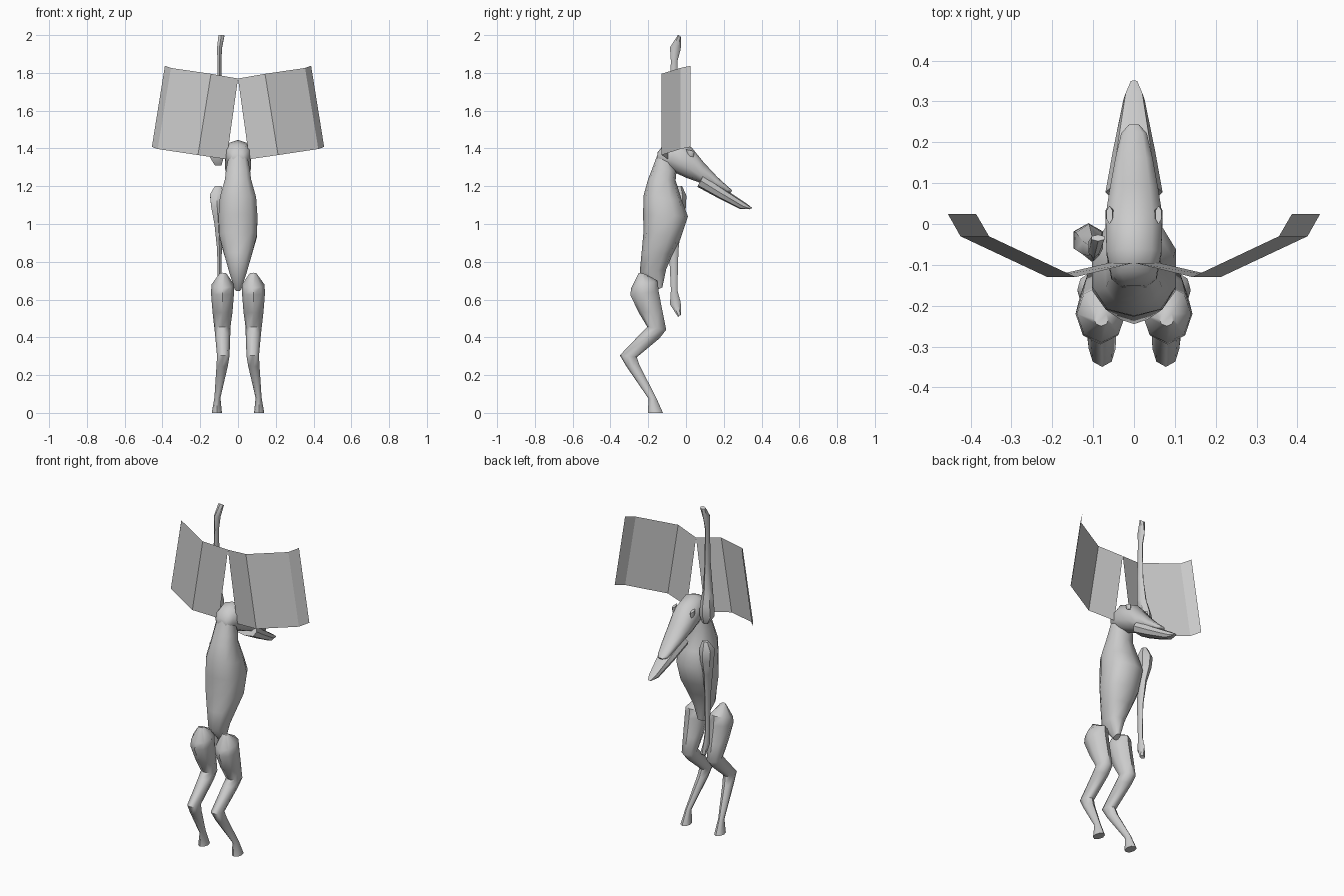
import bpy, bmesh, math
from mathutils import Vector

grey = bpy.data.materials.new("plain grey")
grey.diffuse_color = (0.6, 0.6, 0.6, 1)


def finish(name, bm, angle=50):
    bmesh.ops.recalc_face_normals(bm, faces=bm.faces)
    me = bpy.data.meshes.new(name)
    bm.to_mesh(me)
    bm.free()
    me.materials.append(grey)
    ob = bpy.data.objects.new(name, me)
    bpy.context.collection.objects.link(ob)
    bpy.ops.object.select_all(action='DESELECT')
    ob.select_set(True)
    bpy.context.view_layer.objects.active = ob
    bpy.ops.object.shade_smooth_by_angle(angle=math.radians(angle))
    return ob


def loft(name, rings, sides=8, power=1.0, cx=0.0, angle=50):
    """Rings of (front y, z, back y, z, half width[, x offset]), capped at both ends."""
    bm = bmesh.new()
    loops = []
    for fy, fz, by, bz, hw, *off in rings:
        a, b = Vector((0, fy, fz)), Vector((0, by, bz))
        mid, half = (a + b) / 2, (a - b) / 2
        x0 = cx + (off[0] if off else 0)
        loop = []
        for i in range(sides):
            t = 2 * math.pi * i / sides
            c, s = math.cos(t), math.sin(t)
            c = math.copysign(abs(c) ** power, c)
            s = math.copysign(abs(s) ** power, s)
            p = mid + half * c
            loop.append(bm.verts.new((x0 + hw * s, p.y, p.z)))
        loops.append(loop)
    for l0, l1 in zip(loops, loops[1:]):
        for i in range(sides):
            j = (i + 1) % sides
            bm.faces.new((l0[i], l0[j], l1[j], l1[i]))
    bm.faces.new(loops[0])
    bm.faces.new(loops[-1])
    return finish(name, bm, angle)


# Torso with neck, narrowing to the pelvis
loft("torso", [
    (-0.08, 1.36, -0.15, 1.37, 0.05),
    (-0.05, 1.28, -0.18, 1.29, 0.066),
    (-0.055, 1.23, -0.20, 1.24, 0.072),
    (-0.02, 1.12, -0.225, 1.15, 0.10),
    (0.01, 1.04, -0.227, 1.05, 0.107),
    (-0.03, 0.92, -0.225, 0.96, 0.105),
    (-0.07, 0.84, -0.235, 0.85, 0.078),
    (-0.105, 0.76, -0.245, 0.745, 0.05),
    (-0.125, 0.665, -0.165, 0.645, 0.017)], sides=10, power=0.8)

# Skull and upper snout
loft("head", [
    (-0.15, 1.38, -0.157, 1.33, 0.03),
    (-0.115, 1.425, -0.145, 1.318, 0.058),
    (-0.06, 1.445, -0.085, 1.285, 0.07),
    (0.03, 1.405, 0.0, 1.245, 0.073),
    (0.095, 1.325, 0.07, 1.22, 0.062),
    (0.165, 1.25, 0.15, 1.195, 0.048),
    (0.225, 1.195, 0.215, 1.165, 0.033),
    (0.245, 1.178, 0.238, 1.168, 0.014)], sides=10, power=0.9)

# Lower jaw, longer than the snout
loft("lower_jaw", [
    (0.095, 1.262, 0.06, 1.197, 0.07),
    (0.19, 1.195, 0.165, 1.14, 0.052),
    (0.325, 1.105, 0.285, 1.08, 0.026),
    (0.352, 1.084, 0.335, 1.078, 0.01)], sides=8, power=0.7, angle=35)

# Eyes and bent hind legs, one per side
for side, word in ((-1, "left"), (1, "right")):
    loft(word + "_eye", [
        (0.045, 1.385, 0.0, 1.395, 0.008),
        (0.042, 1.372, 0.008, 1.375, 0.012),
        (0.04, 1.355, 0.012, 1.36, 0.006)], sides=6, cx=side * 0.06)
    loft(word + "_hind_leg", [
        (-0.215, 0.735, -0.25, 0.742, 0.018, 0),
        (-0.15, 0.70, -0.29, 0.66, 0.06, 0),
        (-0.145, 0.645, -0.295, 0.625, 0.061, side * 0.002),
        (-0.125, 0.54, -0.25, 0.53, 0.053, side * 0.002),
        (-0.105, 0.44, -0.205, 0.455, 0.042, side * 0.003),
        (-0.14, 0.395, -0.235, 0.425, 0.04, side * 0.001),
        (-0.26, 0.295, -0.35, 0.305, 0.033, side * -0.002),
        (-0.245, 0.25, -0.315, 0.245, 0.03, side * 0.004),
        (-0.16, 0.085, -0.198, 0.075, 0.016, side * 0.029),
        (-0.122, 0.0, -0.202, 0.0, 0.027, side * 0.032)],
        sides=8, cx=side * 0.08)

# Forelimbs: one hangs down, the other is the same shape raised upright
ARM = [
    (-0.02, 1.20, -0.05, 1.20, 0.02, -0.005),
    (0.002, 1.15, -0.08, 1.16, 0.042, -0.012),
    (0.0, 1.09, -0.085, 1.09, 0.037, -0.01),
    (-0.025, 1.0, -0.092, 1.0, 0.024, -0.004),
    (-0.04, 0.86, -0.09, 0.86, 0.014, 0.002),
    (-0.046, 0.65, -0.08, 0.65, 0.012, 0.002),
    (-0.028, 0.585, -0.085, 0.575, 0.015, 0.002),
    (-0.026, 0.52, -0.042, 0.508, 0.018, 0.012)]
loft("hanging_arm", ARM, sides=6, cx=-0.10)
loft("raised_arm", [(a, 2.51 - b, c, 2.51 - d, w, x) for a, b, c, d, w, x in ARM],
     sides=6, cx=-0.10)

# Folded sheet wings: (top x, top z, bottom x, bottom z, y) along the folds
FOLDS = [
    (0.0, 1.77, 0.06, 1.343, -0.095),
    (0.143, 1.795, 0.212, 1.365, -0.13),
    (0.355, 1.826, 0.425, 1.397, -0.03),
    (0.387, 1.838, 0.456, 1.408, 0.025)]
for side, word in ((-1, "left"), (1, "right")):
    bm = bmesh.new()
    cols = [(bm.verts.new((side * tx, y, tz)), bm.verts.new((side * bx, y, bz)))
            for tx, tz, bx, bz, y in FOLDS]
    for (t0, b0), (t1, b1) in zip(cols, cols[1:]):
        bm.faces.new((t0, b0, b1, t1))
    finish(word + "_sheet_wing", bm, 10)
